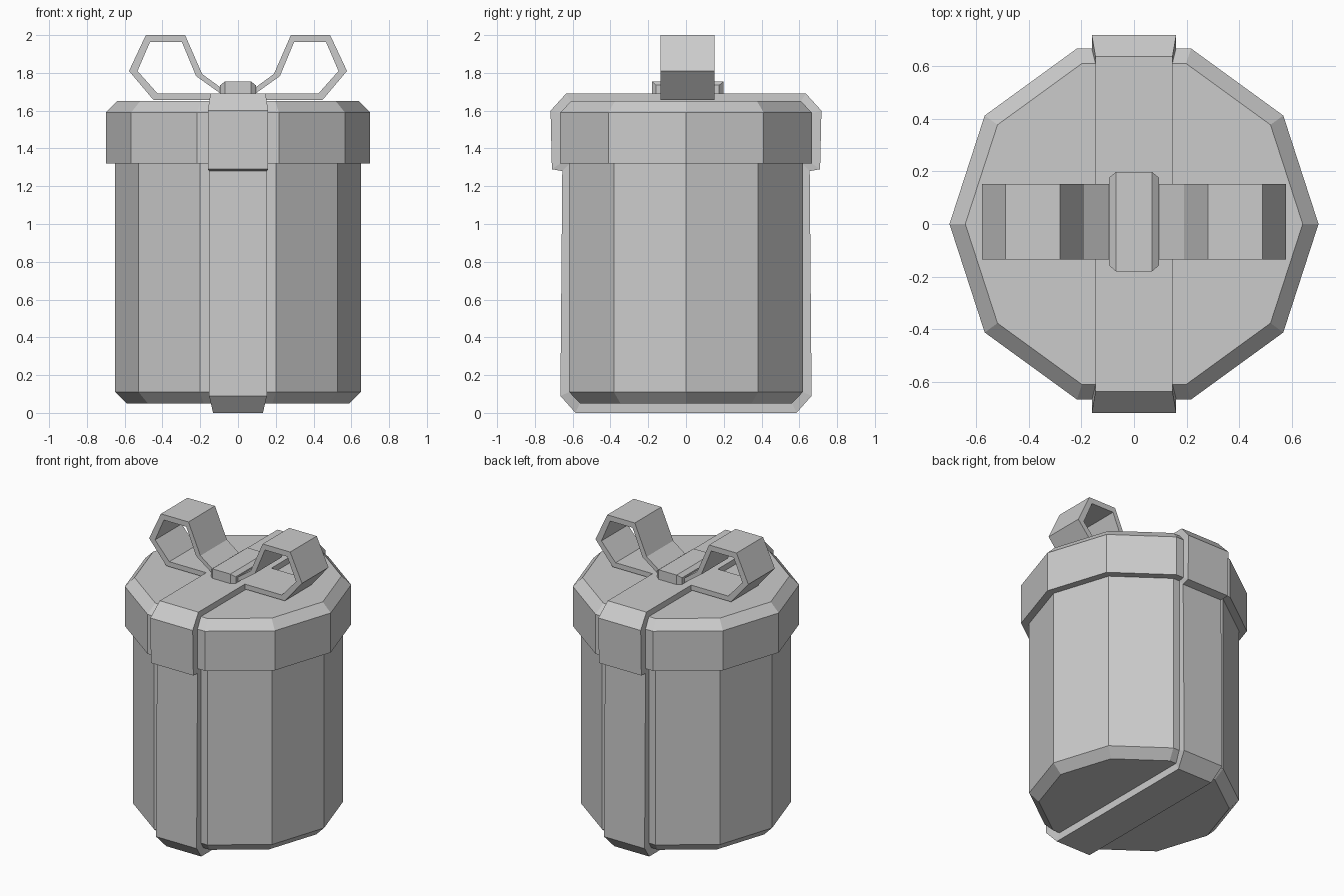
import bpy, bmesh, math

if "Cube" in bpy.data.objects:
    bpy.data.objects.remove(bpy.data.objects["Cube"])


def finish(name, bm):
    bmesh.ops.recalc_face_normals(bm, faces=bm.faces)
    mesh = bpy.data.meshes.new(name)
    bm.to_mesh(mesh)
    bm.free()
    obj = bpy.data.objects.new(name, mesh)
    bpy.context.collection.objects.link(obj)
    return obj


def loft(name, sections, closed=False, caps=(True, True)):
    """Bridge equal-sized rings of points, as a closed loop or with end caps."""
    bm = bmesh.new()
    rings = [[bm.verts.new(p) for p in s] for s in sections]
    pairs = list(zip(rings, rings[1:]))
    if closed:
        pairs.append((rings[-1], rings[0]))
    for a, b in pairs:
        n = len(a)
        for i in range(n):
            j = (i + 1) % n
            bm.faces.new((a[i], a[j], b[j], b[i]))
    if not closed:
        for ring, cap in zip((rings[0], rings[-1]), caps):
            if cap:
                bm.faces.new(ring)
    return finish(name, bm)


def decagon(r, z):
    return [(r * math.cos(math.tau * i / 10), r * math.sin(math.tau * i / 10), z)
            for i in range(10)]


# Ten-sided box body and overhanging lid
loft("box_body", [decagon(r, z) for r, z in
                  [(0.59, 0.05), (0.65, 0.11), (0.65, 1.32)]], caps=(True, False))
loft("lid", [decagon(r, z) for r, z in
             [(0.65, 1.32), (0.70, 1.32), (0.70, 1.59), (0.64, 1.65)]], caps=(False, True))

# Ribbon band: outer y, outer z, half width, inner y, inner z
half = [
    (0.585, 0.00, 0.132, 0.560, 0.055),
    (0.665, 0.09, 0.153, 0.612, 0.113),
    (0.655, 1.28, 0.153, 0.612, 1.325),
    (0.710, 1.29, 0.160, 0.660, 1.325),
    (0.717, 1.60, 0.160, 0.660, 1.585),
    (0.635, 1.69, 0.146, 0.605, 1.645),
]
profile = half + [(-y, z, w, -iy, iz) for y, z, w, iy, iz in reversed(half)]
loft("ribbon_band", [[(-w, y, z), (w, y, z), (w, iy, iz), (-w, iy, iz)]
                     for y, z, w, iy, iz in profile], closed=True)

# Bow loops: outer and inner edge of the strip, mirrored left and right
outer = [(0.05, 1.692), (0.19, 1.794), (0.28, 2.00), (0.488, 2.00),
         (0.577, 1.81), (0.447, 1.656), (0.05, 1.656)]
inner = [(0.05, 1.660), (0.222, 1.783), (0.297, 1.963), (0.466, 1.963),
         (0.532, 1.81), (0.425, 1.690), (0.05, 1.690)]
y0, y1 = -0.134, 0.152
for side, s in (("left", -1), ("right", 1)):
    loft(f"bow_loop_{side}", [[(s * a, y0, b), (s * a, y1, b), (s * c, y1, d), (s * c, y0, d)]
                              for (a, b), (c, d) in zip(outer, inner)])

# Knot with tapered ends over the middle of the bow
loft("bow_knot", [[(x, 0.009 - h, 1.68), (x, 0.009 + h, 1.68),
                   (x, 0.009 + h, z), (x, 0.009 - h, z)]
                  for x, h, z in [(-0.094, 0.167, 1.735), (-0.068, 0.189, 1.755),
                                  (0.068, 0.189, 1.755), (0.094, 0.167, 1.735)]])
